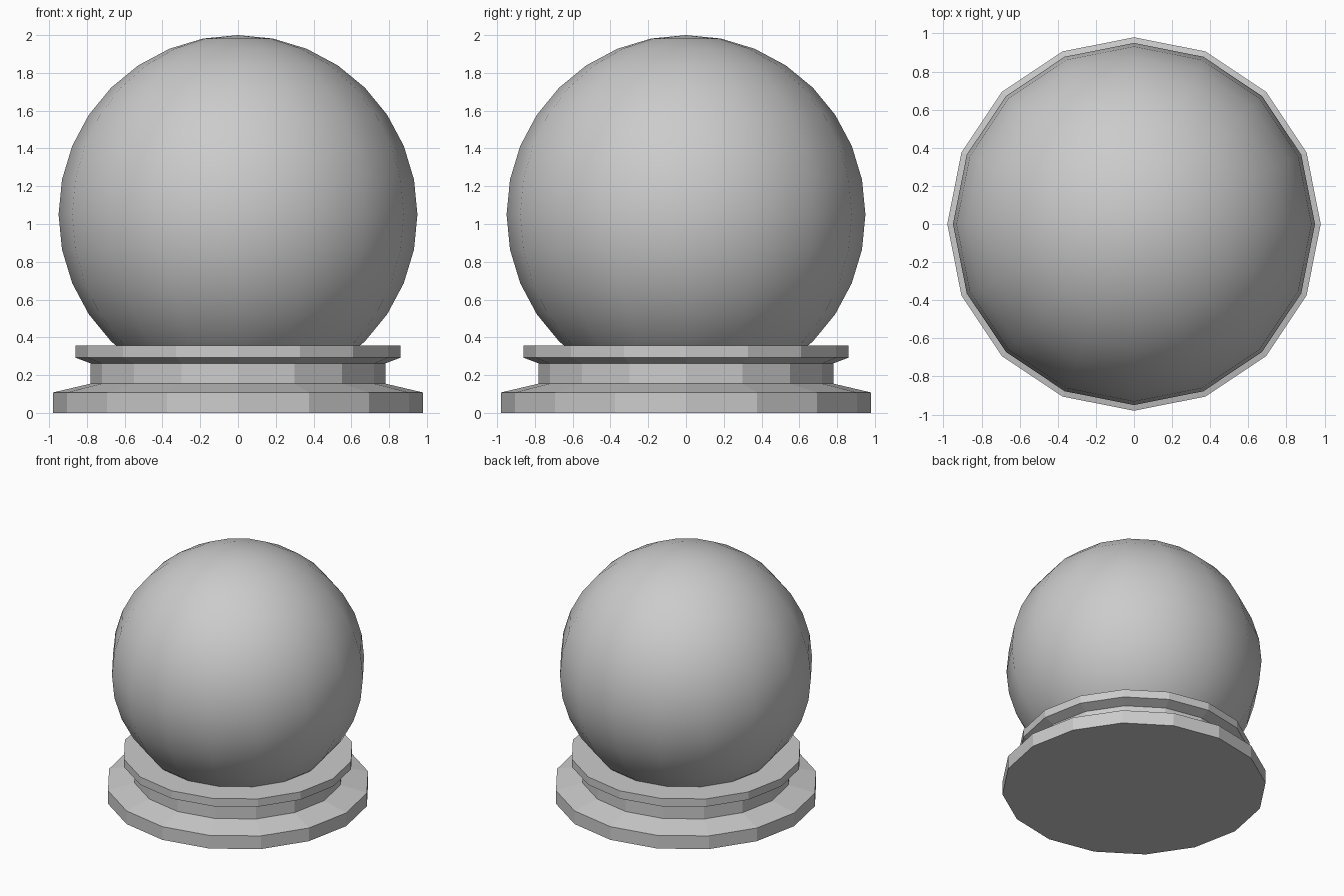
import bpy, bmesh
from math import sin, cos, tau

if "Cube" in bpy.data.objects:
    bpy.data.objects.remove(bpy.data.objects["Cube"])

SIDES = 16


def lathe(name, profile):
    """Closed, flat-faced solid turned around z from (radius, height) points."""
    bm = bmesh.new()
    rings = [[bm.verts.new((r * cos(tau * i / SIDES), r * sin(tau * i / SIDES), z))
              for i in range(SIDES)] for r, z in profile]
    for low, high in zip(rings, rings[1:]):
        for i in range(SIDES):
            j = (i + 1) % SIDES
            bm.faces.new((low[i], low[j], high[j], high[i]))
    bm.faces.new(rings[0][::-1])
    bm.faces.new(rings[-1])
    mesh = bpy.data.meshes.new(name)
    bm.to_mesh(mesh)
    bm.free()
    obj = bpy.data.objects.new(name, mesh)
    bpy.context.collection.objects.link(obj)
    return obj


# Stepped pedestal: wide foot, narrow waist, top rim
lathe("base", [(0.98, 0), (0.98, 0.108), (0.78, 0.155),
               (0.78, 0.262), (0.86, 0.292), (0.86, 0.356)])

# Smooth ball sunk into the pedestal
bpy.ops.mesh.primitive_uv_sphere_add(segments=SIDES, ring_count=16,
                                     radius=0.95, location=(0, 0, 1.05))
ball = bpy.context.object
ball.name = "globe"
bpy.ops.object.shade_smooth()
